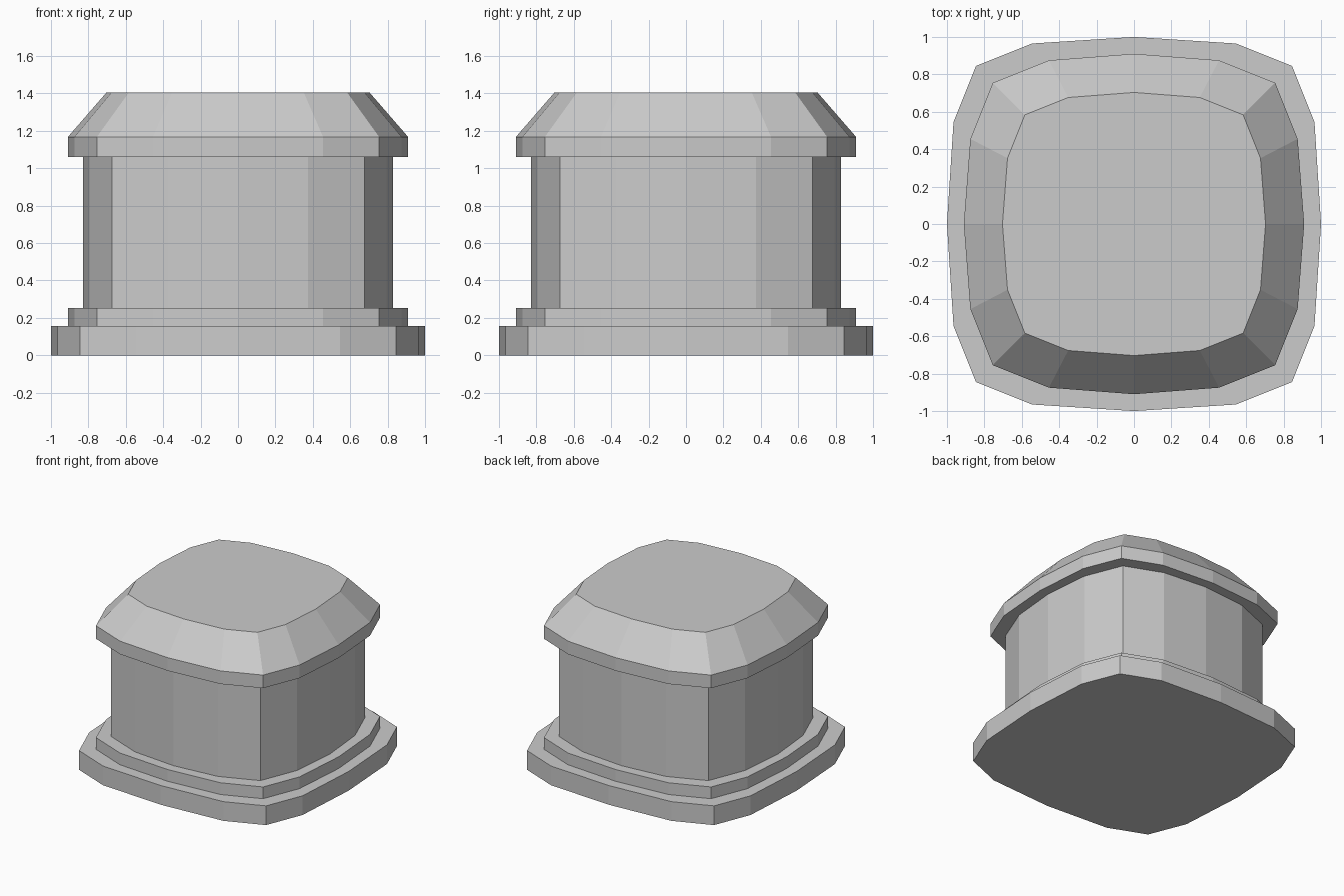
import bpy
import bmesh

default_cube = bpy.data.objects.get("Cube")
if default_cube:
    bpy.data.objects.remove(default_cube, do_unlink=True)

grey = bpy.data.materials.new("plain_grey")
grey.use_nodes = True
grey.diffuse_color = (0.6, 0.6, 0.6, 1)
shader = next(n for n in grey.node_tree.nodes if n.type == 'BSDF_PRINCIPLED')
shader.inputs["Base Color"].default_value = grey.diffuse_color

# One quarter of the bulging square outline; the rest follows by rotation
QUARTER = [(0.91, 0), (0.875, 0.455), (0.755, 0.755), (0.455, 0.875)]


def outline(grow=0.0, scale=1.0):
    """Sixteen-sided outline, pushed outward per axis and then scaled."""
    points = []
    x_axis, y_axis = (1, 0), (0, 1)
    for _ in range(4):
        for a, b in QUARTER:
            a = (a + grow) * scale
            b = (b + grow) * scale if b else 0
            points.append((a * x_axis[0] + b * y_axis[0],
                           a * x_axis[1] + b * y_axis[1]))
        x_axis, y_axis = y_axis, (-x_axis[0], -x_axis[1])
    return points


def stacked_part(name, levels):
    """Closed solid skinned through outlines given as (height, outline)."""
    bm = bmesh.new()
    rings = [[bm.verts.new((x, y, z)) for x, y in shape] for z, shape in levels]
    for low, high in zip(rings, rings[1:]):
        for i in range(len(low)):
            j = (i + 1) % len(low)
            bm.faces.new((low[i], low[j], high[j], high[i]))
    bm.faces.new(reversed(rings[0]))
    bm.faces.new(rings[-1])
    bmesh.ops.recalc_face_normals(bm, faces=bm.faces)
    mesh = bpy.data.meshes.new(name)
    bm.to_mesh(mesh)
    bm.free()
    mesh.materials.append(grey)
    part = bpy.data.objects.new(name, mesh)
    bpy.context.collection.objects.link(part)
    return part


# Base slab, step, shaft and bevelled cap, from the ground up
stacked_part("base_slab", [(0, outline(0.09)), (0.157, outline(0.09))])
stacked_part("base_step", [(0.157, outline()), (0.253, outline())])
stacked_part("shaft", [(0.253, outline(-0.08)), (1.06, outline(-0.08))])
stacked_part("cap", [(1.06, outline()), (1.167, outline()),
                     (1.405, outline(scale=0.773))])
